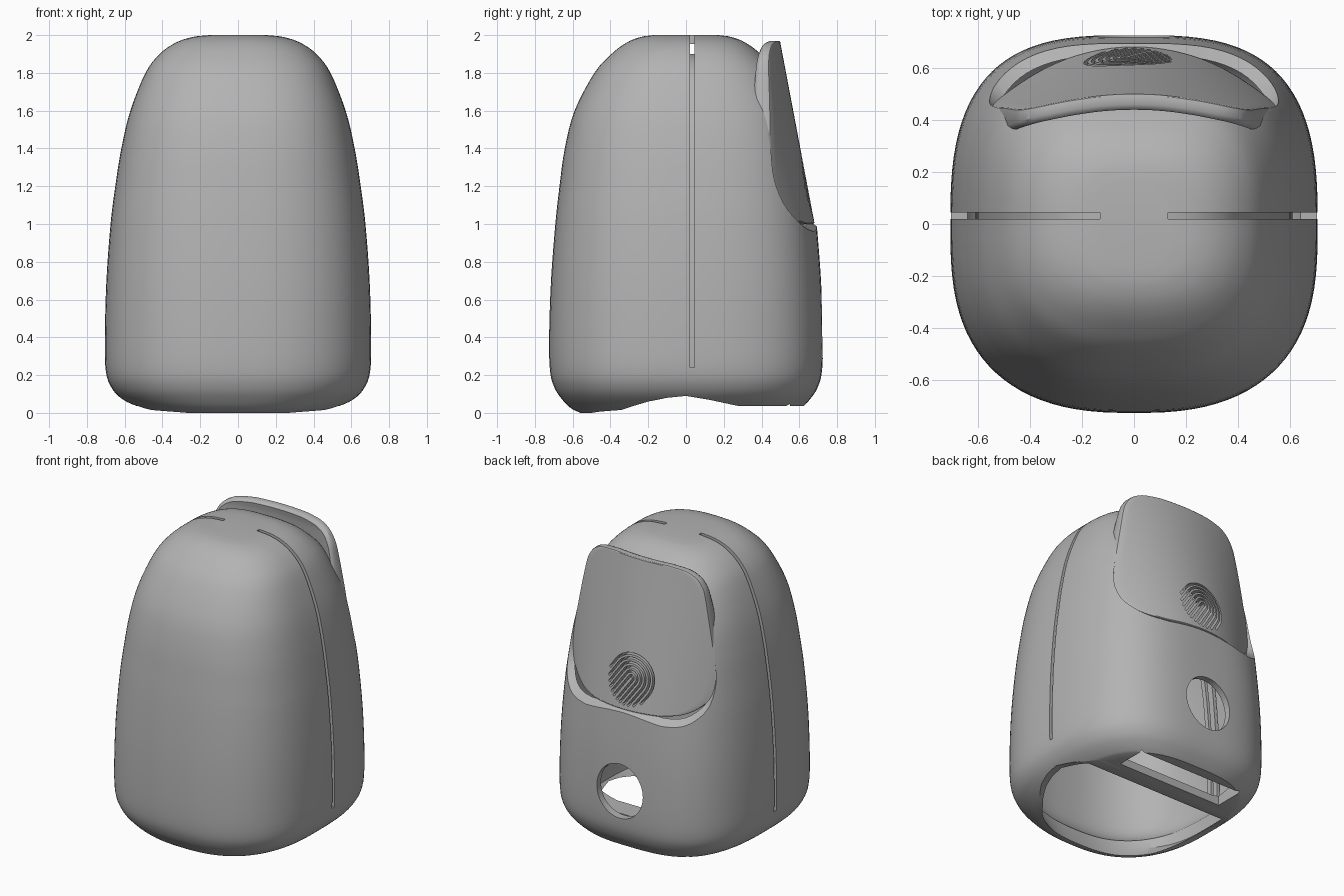
import bpy, bmesh, math
from mathutils import Vector

if "Cube" in bpy.data.objects:
    bpy.data.objects.remove(bpy.data.objects["Cube"], do_unlink=True)

grey = bpy.data.materials.new("plain_grey")
grey.use_nodes = True
COLOUR = (0.45, 0.45, 0.45, 1)
grey.diffuse_color = COLOUR
grey.node_tree.nodes["Principled BSDF"].inputs["Base Color"].default_value = COLOUR


def finish(bm, name):
    bmesh.ops.recalc_face_normals(bm, faces=bm.faces)
    me = bpy.data.meshes.new(name)
    bm.to_mesh(me)
    bm.free()
    me.materials.append(grey)
    ob = bpy.data.objects.new(name, me)
    bpy.context.collection.objects.link(ob)
    return ob


def smooth_rows(pts, steps):
    """Catmull-Rom curve through a list of points."""
    p = [Vector(q) for q in pts]
    p = [2 * p[0] - p[1]] + p + [2 * p[-1] - p[-2]]
    out = []
    for a, b, c, d in zip(p, p[1:], p[2:], p[3:]):
        for i in range(steps):
            t = i / steps
            out.append(0.5 * (2 * b + (c - a) * t + (2 * a - 5 * b + 4 * c - d) * t * t
                              + (3 * b - a - 3 * c + d) * t ** 3))
    return out + [p[-2]]


def loft(rings, name):
    """Closed solid through rings of equal length."""
    bm = bmesh.new()
    vs = [[bm.verts.new(q) for q in r] for r in rings]
    n = len(vs[0])
    for lo, hi in zip(vs, vs[1:]):
        for i in range(n):
            j = (i + 1) % n
            bm.faces.new((lo[i], lo[j], hi[j], hi[i]))
    bm.faces.new(vs[0][::-1])
    bm.faces.new(vs[-1])
    return finish(bm, name)


def section(z, hw, hd, n=96, back=9.0):
    """Rounded-square ring, squarer towards the back."""
    ring = []
    for i in range(n):
        a = 2 * math.pi * (i + 0.5) / n
        c, s = math.cos(a), math.sin(a)
        e = 2 / (2.8 + 0.2 * s)
        ring.append((hw * math.copysign(abs(c) ** e, c),
                     min(back, hd * math.copysign(abs(s) ** e, s)), z))
    return ring


def box(name, lo, hi):
    (x0, y0, z0), (x1, y1, z1) = lo, hi
    return loft([[(x0, y0, z), (x1, y0, z), (x1, y1, z), (x0, y1, z)] for z in (z0, z1)], name)


def cut(ob, cutter, keep=False):
    m = ob.modifiers.new("cut", "BOOLEAN")
    m.operation, m.solver, m.object = "DIFFERENCE", "EXACT", cutter
    bpy.context.view_layer.objects.active = ob
    bpy.ops.object.modifier_apply(modifier=m.name)
    if not keep:
        bpy.data.objects.remove(cutter, do_unlink=True)


# Hollow body: height, half width, half depth
PROFILE = [(0, .44, .56), (.025, .53, .61), (.07, .61, .655), (.13, .668, .695), (.22, .7, .72),
           (.4, .705, .725), (.7, .697, .715), (1, .675, .692), (1.2, .65, .67), (1.4, .618, .642),
           (1.6, .57, .59), (1.8, .49, .485), (1.9, .415, .395), (1.96, .33, .315),
           (1.99, .24, .24), (2, .15, .17)]
WALL = 0.045
body = loft([section(*p) for p in smooth_rows(PROFILE, 4)], "body_shell")
inner = [(.09 + z * (1.955 - .09) / 2, w - WALL, d - WALL) for z, w, d in PROFILE]
cut(body, loft([section(*p) for p in smooth_rows(inner, 2)], "cavity"))

# Underside: arched lower edge, main opening and rear slot
arch = [(-.4, -.1), (-.4, -.005), (-.3, .03), (-.2, .06), (-.1, .08), (0, .09),
        (.12, .07), (.28, .036), (.85, .036), (.85, -.1)]
cut(body, loft([[(x, y, z) for y, z in arch] for x in (-1, 1)], "arch_cutter"))
cut(body, loft([section(*p, back=.2) for p in ((-.05, .46, .52), (0, .5, .54), (.1, .6, .575),
                                               (.2, .61, .58))], "opening_cutter"))
cut(body, box("rear_slot_cutter", (-.4, .345, -.1), (.4, .55, .2)))

# Long side slots
for side in (-1, 1):
    x0, x1 = sorted((side * .13, side * .9))
    cut(body, box("side_slot_cutter", (x0, .02, .24), (x1, .045, 2.1)))

# Narrow inner rib that lies behind the slots
half_rib = [(w, z) for z, w, d in smooth_rows(PROFILE, 3) if z > .2]


def rib_path(inset):
    right = [(w - inset, z - inset * z / 2) for w, z in half_rib]
    return right + [(-x, z) for x, z in right[::-1]]


rib_outline = rib_path(.1) + rib_path(.12)[::-1]
rib = loft([[(x, y, z) for x, z in rib_outline] for y in (.016, .049)], "inner_rib")

# Round hole in the back
circle = [(.175 * math.cos(a), .455 + .185 * math.sin(a))
          for a in (2 * math.pi * i / 48 for i in range(48))]
cut(body, loft([[(x, y, z) for x, z in circle] for y in (.45, 1)], "back_hole_cutter"))


# Back panel: curved shield shape, flatter towards the top
def panel_y(x, z):
    return .68 - .187 * (z - 1) - (.6 - .31 * (z - 1.25)) * x * x


OUTLINE = [(1.0, .26), (1.02, .37), (1.06, .45), (1.13, .515), (1.25, .543), (1.4, .53),
           (1.6, .495), (1.8, .455), (1.87, .43), (1.92, .39), (1.955, .32), (1.97, .2)]


def shield(name, layers, cols=24):
    """Stack of curved sheets: each layer has a y offset function and an outline scale."""
    bm = bmesh.new()
    rows = smooth_rows(OUTLINE, 3)
    sheets = []
    for offset, k in layers:
        sheet = []
        for z, w in rows:
            row = []
            for c in range(cols + 1):
                x = w * (2 * c / cols - 1)
                row.append(bm.verts.new((x * k, panel_y(x, z) + offset(z), 1.5 + (z - 1.5) * k)))
            sheet.append(row)
        sheets.append(sheet)
    last = len(rows) - 1
    for sheet in (sheets[0], sheets[-1]):
        for r in range(last):
            for c in range(cols):
                bm.faces.new((sheet[r][c], sheet[r][c + 1], sheet[r + 1][c + 1], sheet[r + 1][c]))
    rims = [s[0] + [r[-1] for r in s[1:-1]] + s[-1][::-1] + [r[0] for r in s[-2:0:-1]]
            for s in sheets]
    for a, b in zip(rims, rims[1:]):
        for i in range(len(a)):
            j = (i + 1) % len(a)
            bm.faces.new((a[i], a[j], b[j], b[i]))
    return finish(bm, name)


def thickness(z):
    return -.06 - .03 * max(0, 1 - abs(z - 1.65) / .28)


cut(body, shield("recess_cutter", [(lambda z: -.004, 1.0), (lambda z: .15, 1.25)]))
panel = shield("back_panel", [(lambda z: 0, .988), (lambda z: -.004, .996), (lambda z: -.015, 1),
                              (lambda z: thickness(z) + .02, 1),
                              (lambda z: thickness(z) + .006, .985), (thickness, .965)])


# Whorl grooves: nested arches cropped by an oval, tilted
def whorl(name, centre_x, centre_z, tilt):
    bm = bmesh.new()
    for k in range(6):
        r = .016 + .028 * k
        leg = .2 * math.sqrt(max(0, 1 - (r / .175) ** 2)) - .015
        sweep = [math.radians(a) for a in range(0, 181, 12)]
        path = [(1, 0, -leg)] + [(math.cos(a), math.sin(a), 0) for a in sweep] + [(-1, 0, -leg)]
        half = .007
        ribbon = [((r + half) * c, (r + half) * s + d) for c, s, d in path]
        ribbon += [((r - half) * c, (r - half) * s + d) for c, s, d in path[::-1]]
        ct, st = math.cos(tilt), math.sin(tilt)
        rings = [[bm.verts.new((centre_x + u * ct - v * st, y, centre_z + u * st + v * ct))
                  for u, v in ribbon] for y in (.45, .8)]
        n = len(ribbon)
        for i in range(n):
            j = (i + 1) % n
            bm.faces.new((rings[0][i], rings[0][j], rings[1][j], rings[1][i]))
        bm.faces.new(rings[0][::-1])
        bm.faces.new(rings[1])
    return finish(bm, name)


grooves = whorl("groove_cutter", -.03, 1.21, math.radians(35))
cut(panel, grooves, keep=True)
cut(body, grooves)

# Smooth shading with sharp cut edges
for ob in (body, panel, rib):
    bpy.ops.object.select_all(action="DESELECT")
    ob.select_set(True)
    bpy.context.view_layer.objects.active = ob
    bpy.ops.object.shade_smooth_by_angle(angle=math.radians(32))
